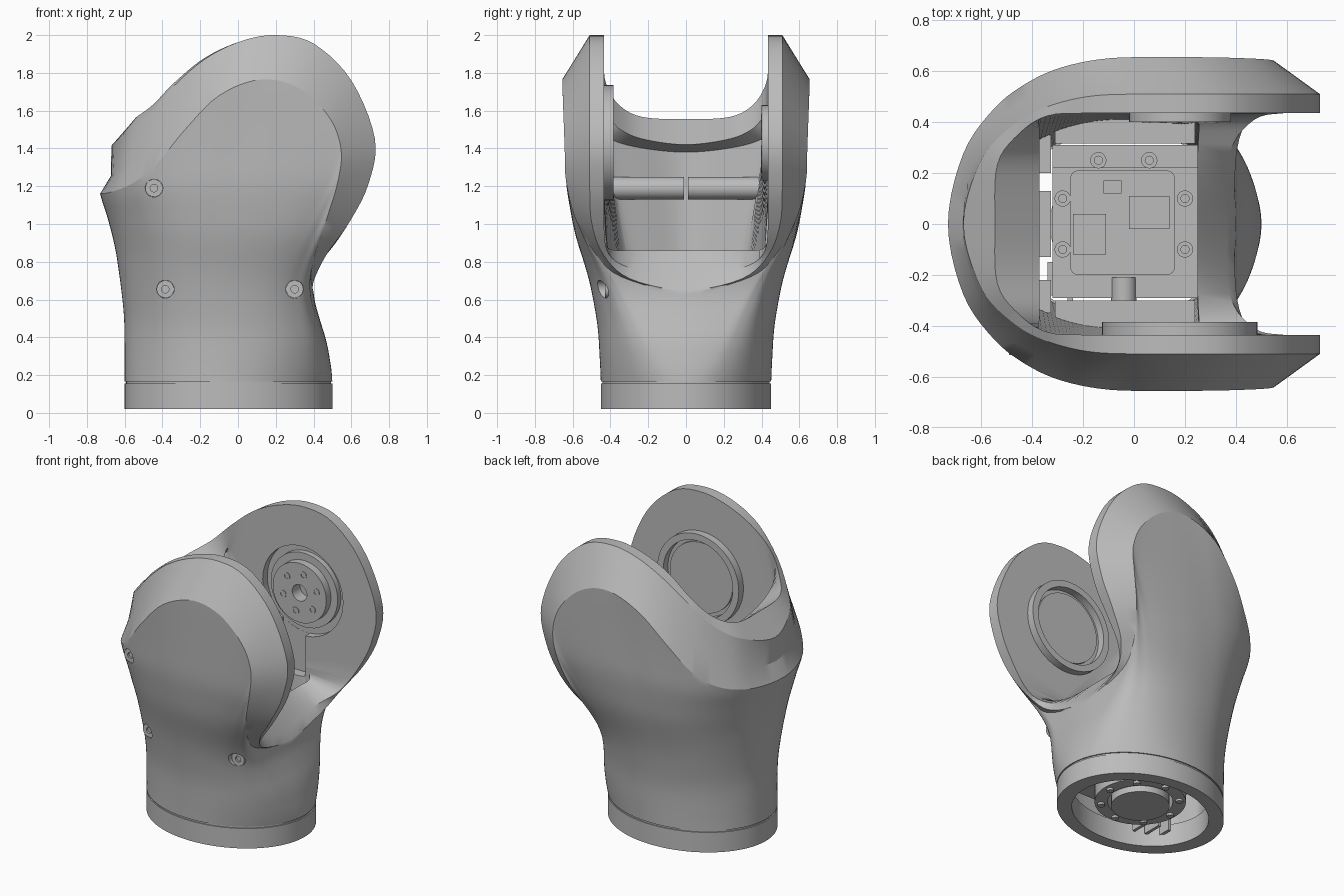
import bpy, bmesh, math
from mathutils import Vector
from mathutils.bvhtree import BVHTree

if "Cube" in bpy.data.objects:
    bpy.data.objects.remove(bpy.data.objects["Cube"])

GREY = (0.5, 0.5, 0.5, 1)
grey = bpy.data.materials.new("plain grey")
grey.use_nodes = True
grey.diffuse_color = GREY
grey.node_tree.nodes["Principled BSDF"].inputs["Base Color"].default_value = GREY


def smooth(ob):
    bpy.ops.object.select_all(action='DESELECT')
    ob.select_set(True)
    bpy.context.view_layer.objects.active = ob
    bpy.ops.object.shade_smooth_by_angle(angle=math.radians(26))


def finish(bm, name):
    bmesh.ops.recalc_face_normals(bm, faces=bm.faces[:])
    me = bpy.data.meshes.new(name)
    bm.to_mesh(me)
    bm.free()
    me.materials.append(grey)
    ob = bpy.data.objects.new(name, me)
    bpy.context.collection.objects.link(ob)
    smooth(ob)
    return ob


def stack(bm, rings, closed=False):
    """Skin a list of equal-length closed rings."""
    vs = [[bm.verts.new(p) for p in r] for r in rings]
    n = len(rings[0])
    pairs = list(zip(vs, vs[1:])) + ([(vs[-1], vs[0])] if closed else [])
    for a, b in pairs:
        for i in range(n):
            j = (i + 1) % n
            bm.faces.new((a[i], a[j], b[j], b[i]))
    return vs


def box(name, lo, hi, bevel=0.0):
    bm = bmesh.new()
    bmesh.ops.create_cube(bm, size=1)
    for v in bm.verts:
        v.co = [l + (c + 0.5) * (h - l) for l, h, c in zip(lo, hi, v.co)]
    if bevel:
        edges = [e for e in bm.edges if abs((e.verts[0].co - e.verts[1].co).z) > 1e-4]
        bmesh.ops.bevel(bm, geom=edges, offset=bevel, segments=4, affect='EDGES', profile=0.5)
    return finish(bm, name)


def rod(name, start, axis, length, r, bore=0.0, sides=40):
    """Cylinder or tube from start along axis 'Y' or 'Z'."""
    bm = bmesh.new()

    def ring(rad, h):
        out = []
        for i in range(sides):
            a = math.tau * i / sides
            u, v = rad * math.cos(a), rad * math.sin(a)
            out.append(Vector(start) + Vector((u, h, v) if axis == 'Y' else (u, v, h)))
        return out
    if bore:
        stack(bm, [ring(r, 0), ring(r, length), ring(bore, length), ring(bore, 0)], True)
    else:
        vs = stack(bm, [ring(r, 0), ring(r, length)])
        bm.faces.new(vs[0])
        bm.faces.new(vs[1])
    return finish(bm, name)


def cut(target, cutter):
    m = target.modifiers.new("cut", 'BOOLEAN')
    m.operation, m.object, m.solver = 'DIFFERENCE', cutter, 'EXACT'
    bpy.context.view_layer.objects.active = target
    bpy.ops.object.modifier_apply(modifier=m.name)
    bpy.data.objects.remove(cutter)
    smooth(target)


def table(pts):
    """Softened linear lookup by height."""
    def lin(z):
        if z <= pts[0][0]:
            return pts[0][1]
        for (a, u), (b, v) in zip(pts, pts[1:]):
            if z <= b:
                return u + (v - u) * (z - a) / (b - a)
        return pts[-1][1]
    return lambda z: sum(lin(z + d * 0.02) for d in range(-3, 4)) / 7


x_back = table([(0.16, -0.6), (0.5, -0.6), (0.65, -0.615), (0.87, -0.645), (1.05, -0.69), (1.18, -0.735)])
x_front = table([(0.2, 0.5), (0.38, 0.47), (0.5, 0.43), (0.63, 0.395), (0.75, 0.4), (1.05, 0.48), (1.25, 0.54), (1.4, 0.55)])
width = table([(0.16, 0.45), (0.45, 0.465), (0.65, 0.5), (0.75, 0.525), (0.95, 0.59), (1.2, 0.635), (1.75, 0.655)])


def round_back(x, a):
    return math.sqrt(max(0, 1 - (min(1, max(0, -x / a))) ** 2.5))


# Rim curves, from the middle of the back over one cheek to the front saddle
crease_xz = [(-.73, 1.16), (-.67, 1.17), (-.55, 1.22), (-.42, 1.33), (-.28, 1.5), (-.1, 1.68), (.12, 1.765),
             (.32, 1.72), (.48, 1.57), (.545, 1.4), (.53, 1.23), (.47, 1.03), (.41, .85), (.385, .72), (.4, .64)]
rim_xz = [(-.67, 1.415), (-.6, 1.48), (-.48, 1.58), (-.35, 1.72), (-.18, 1.87), (.01, 1.966), (.2, 2.0),
          (.4, 1.955), (.6, 1.76), (.725, 1.45), (.69, 1.21), (.59, 1.01), (.47, .84), (.405, .71), (.395, .65)]
crease_fade = {11: 0.97, 12: 0.87, 13: 0.66, 14: 0}
rim_fade = {11: 0.98, 12: 0.86, 13: 0.58, 14: 0}

crease, fold, rim, inner, lip, under = [], [], [], [], [], []
for k, ((x1, z1), (x2, z2)) in enumerate(zip(crease_xz, rim_xz)):
    y1 = width(z1) * round_back(x1, 0.73) * crease_fade.get(k, 1)
    y2 = 0.51 * round_back(x2, 0.67) * rim_fade.get(k, 1)
    w = 1 - y2 / 0.51 if k < 7 else 0
    crease.append(Vector((x1, y1, z1)))
    rim.append(Vector((x2, y2, z2)))
    f = crease[-1].lerp(rim[-1], 0.45)
    fold.append(f + Vector((0.03 * w, 0, -0.02 * w)))
    s = 1 if k > 12 else 0
    y3 = min(0.435, y2 * 0.93)
    inner.append(Vector((x2 + 0.125 * w - 0.03 * s, y3, z2 + 0.14 * w ** 0.7 + 0.05 * s)))
    t = min(1, max(0, (k - 3) / 9))
    z4 = 1.58 - 0.71 * t if k >= 3 else 1.42 + 0.16 * (k / 3) ** 1.5
    lip.append(Vector((-0.37 + 0.62 * t, y3, z4 - 0.01 * s)))
    under.append(Vector((lip[-1].x - 0.2 * w, min(0.435, y3 * 1.2), z4 - 0.04)))

SUB = 5
HALF = 14 * SUB


def spline(pts, ymax=1.0):
    """Smooth half curve; the ends mirror across y = 0."""
    flip = Vector((1, -1, 1))
    p = [pts[1] * flip] + pts + [pts[-2] * flip]
    out = []
    for i in range(HALF + 1):
        k = min(i // SUB, 13)
        t = i / SUB - k
        a, b, c, d = p[k:k + 4]
        v = 0.5 * (2 * b + (c - a) * t + (2 * a - 5 * b + 4 * c - d) * t * t + (3 * b - a - 3 * c + d) * t ** 3)
        v.y = min(max(v.y, 0), ymax)
        out.append(v)
    return out


def whole(half):
    return [Vector((p.x, -p.y, p.z)) for p in half] + [p.copy() for p in half[-2:0:-1]]


def oval(scale, z):
    return whole([Vector((-0.05 - 0.55 * scale * math.cos(math.pi * i / HALF),
                          0.45 * scale * math.sin(math.pi * i / HALF), z)) for i in range(HALF + 1)])


# Housing: outer skin from the oval base to the crease, over the rim and down inside
top = spline(crease)
ROWS = 26
rings = []
for r in range(ROWS + 1):
    s = r / ROWS
    half = []
    for i, p in enumerate(top):
        mid, wid = (x_front(p.z) + x_back(p.z)) / 2, (x_front(p.z) - x_back(p.z)) / 2
        a = math.pi * (1 - i / HALF)
        fx = math.cos(a) * (1 - s) + s * (p.x - mid) / wid
        fy = math.sin(a) * (1 - s) + s * p.y / width(p.z)
        z = 0.167 * (1 - s) + s * p.z
        half.append(Vector(((x_front(z) + x_back(z)) / 2 + fx * (x_front(z) - x_back(z)) / 2, fy * width(z), z)))
    rings.append(whole(half))
rings += [whole(spline(fold)), whole(spline(rim))]
rings += [whole(spline(c, 0.435)) for c in (inner, lip, under)]
rings.append(oval(0.84, 0.167))
bm = bmesh.new()
stack(bm, rings, True)
bmesh.ops.recalc_face_normals(bm, faces=bm.faces[:])
tree = BVHTree.FromBMesh(bm)
housing = finish(bm, "housing")

# Base ring with a fine groove above it
for name, so, lo, hi in (("base_ring", 1.0, 0.02, 0.155), ("base_groove", 0.985, 0.155, 0.167)):
    bm = bmesh.new()
    stack(bm, [oval(so, lo), oval(so, hi), oval(0.82, hi), oval(0.82, lo)], True)
    finish(bm, name)

# Countersunk screws on the front cheek
for i, (x, z) in enumerate(((-0.445, 1.19), (-0.385, 0.655), (0.30, 0.655))):
    y = tree.ray_cast(Vector((x, -2, z)), Vector((0, 1, 0)))[0].y
    cut(housing, rod("hole", (x, y - 0.2, z), 'Y', 0.23, 0.047))
    rod(f"screw_{i}", (x, y + 0.012, z), 'Y', 0.05, 0.046, 0.02, 24)
    rod(f"screw_socket_{i}", (x, y + 0.025, z), 'Y', 0.03, 0.021, 0, 6)

# Cross bars behind the back wall
for name, y0, length in (("cross_bar_right", -0.4, 0.39), ("cross_bar_left", 0.01, 0.42)):
    rod(name, (-0.445, y0, 1.19), 'Y', length, 0.06)

# Left cheek: keyhole recess and drive hub
cx, cz = 0.18, 1.43
cut(housing, rod("recess", (cx, 0.40, cz), 'Y', 0.085, 0.3, 0, 48))
cut(housing, box("slot", (0.0, 0.40, 0.86), (0.2, 0.484, 1.3)))
rod("hub_seat", (cx, 0.45, cz), 'Y', 0.06, 0.25, 0.2)
rod("drive_hub", (cx, 0.40, cz), 'Y', 0.11, 0.2, 0.055)
for i in range(6):
    a = math.tau * i / 6 + 0.3
    rod(f"hub_bolt_{i}", (cx + 0.13 * math.cos(a), 0.396, cz + 0.13 * math.sin(a)), 'Y', 0.02, 0.025, 0.015, 16)

# Right cheek: bearing ring with a disc inside
rod("bearing_ring", (cx, -0.45, cz), 'Y', 0.065, 0.305, 0.26, 56)
rod("bearing_disc", (cx, -0.45, cz), 'Y', 0.03, 0.235, 0, 48)

# Motor block inside the body
box("motor_block", (-0.32, -0.29, 0.2), (0.25, 0.31, 0.62))
box("motor_cover", (-0.25, -0.2, 0.62), (0.16, 0.21, 0.66), 0.03)
box("cover_chip_wide", (-0.02, -0.02, 0.66), (0.14, 0.11, 0.667))
box("cover_chip_tall", (-0.24, -0.12, 0.66), (-0.11, 0.04, 0.667))
box("cover_chip_small", (-0.12, 0.12, 0.66), (-0.05, 0.17, 0.667))
box("motor_lid_edge", (-0.32, 0.22, 0.62), (0.25, 0.31, 0.635))
rod("cable_plug", (-0.04, -0.34, 0.6), 'Y', 0.13, 0.05)
for side, y0, y1 in (("left", 0.315, 0.42), ("right", -0.42, -0.3)):
    box(f"motor_side_{side}", (-0.31, y0, 0.62), (0.24, y1, 0.76))
for i, (x, y) in enumerate(((-.14, .25), (.06, .25), (.2, .1), (.2, -.1), (-.28, .1), (-.28, -.1))):
    rod(f"motor_bolt_{i}", (x, y, 0.62), 'Z', 0.035, 0.032, 0.016, 16)

# Ribs between the motor and the back wall
for name, y0, y1 in (("left", 0.2, 0.35), ("middle", -0.13, 0.13), ("right", -0.35, -0.22)):
    box(f"back_rib_{name}", (-0.38, y0, 0.58), (-0.325, y1, 0.72))

# Output flange under the motor
rod("output_ring", (-0.05, 0, 0.1), 'Z', 0.12, 0.28, 0.2, 48)
rod("output_disc", (-0.05, 0, 0.07), 'Z', 0.14, 0.18, 0, 40)
for i in range(8):
    a = math.tau * i / 8
    rod(f"output_bolt_{i}", (-0.05 + 0.24 * math.cos(a), 0.24 * math.sin(a), 0.085), 'Z', 0.03, 0.022, 0, 12)
for i in range(3):
    box(f"flange_rib_{i}", (-0.42 + 0.08 * i, -0.26 - 0.02 * i, 0.1), (-0.4 + 0.08 * i, -0.15, 0.3))
